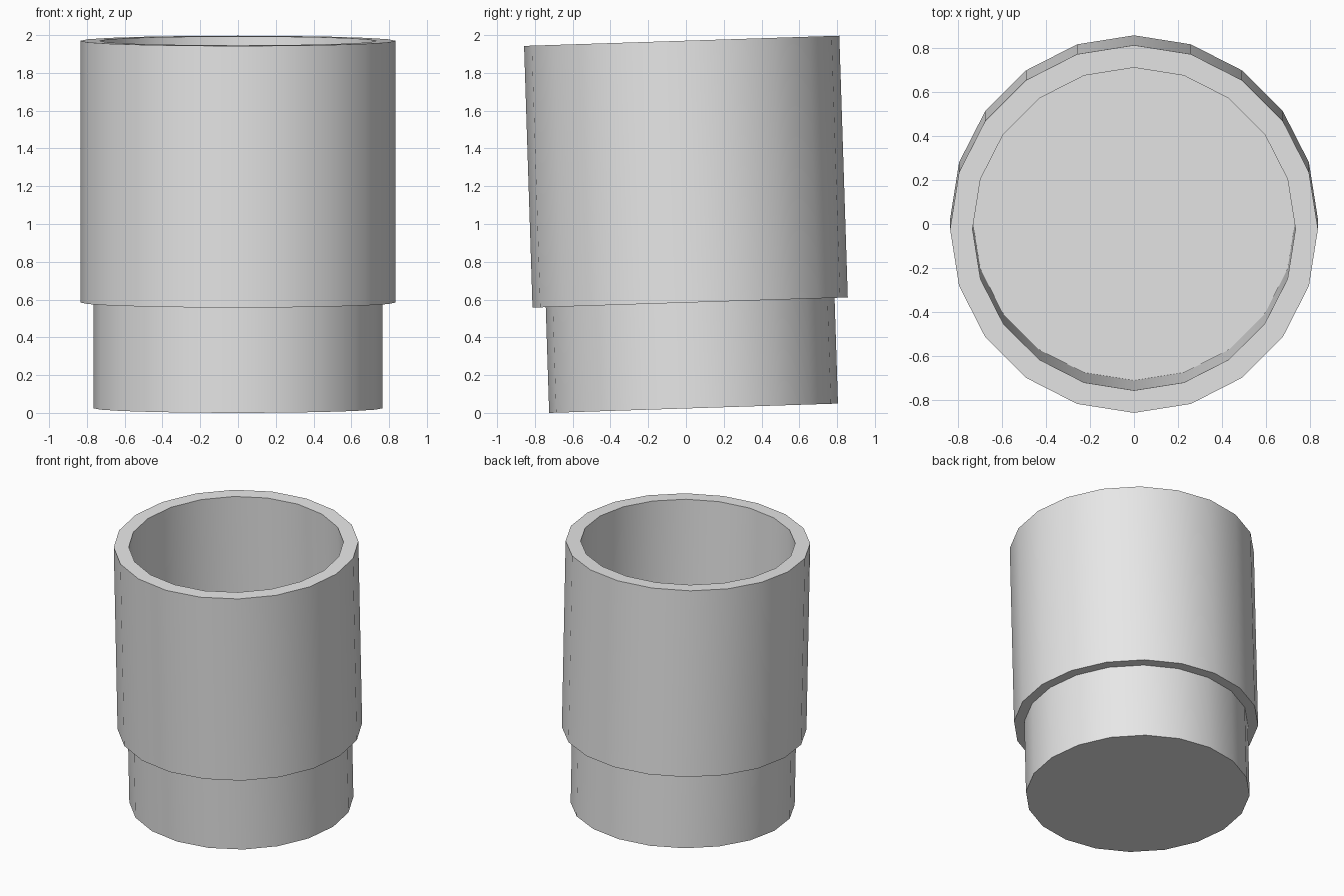
import bpy
import bmesh
from math import radians
from mathutils import Matrix

SIDES = 20
TILT = radians(1.85)

cube = bpy.data.objects.get("Cube")
if cube:
    bpy.data.objects.remove(cube)

grey = bpy.data.materials.new("plain_grey")
grey.use_nodes = True
colour = (0.8, 0.8, 0.8, 1.0)
grey.diffuse_color = colour
grey.node_tree.nodes["Principled BSDF"].inputs["Base Color"].default_value = colour

# Cup wall: (radius, height) from the base, over the rim, down to the inner floor
profile = [(0.765, 0.0), (0.765, 0.56), (0.835, 0.56), (0.835, 1.946),
           (0.733, 1.946), (0.733, 0.55)]

bm = bmesh.new()
rings = []
for radius, height in profile:
    ring = bmesh.ops.create_circle(bm, segments=SIDES, radius=radius,
                                   matrix=Matrix.Translation((0, 0, height)))
    rings.append(ring["verts"])
for low, high in zip(rings, rings[1:]):
    for i in range(SIDES):
        j = (i + 1) % SIDES
        bm.faces.new((low[i], low[j], high[j], high[i]))

# Base and inner floor
bm.faces.new(rings[0])
bm.faces.new(rings[-1])
bmesh.ops.recalc_face_normals(bm, faces=bm.faces)

# Slight backward lean, resting on the front edge of the base
bm.transform(Matrix.Translation((0, 0.04, 0.765 * 0.0323)) @ Matrix.Rotation(TILT, 4, "X"))

mesh = bpy.data.meshes.new("cup")
bm.to_mesh(mesh)
bm.free()
mesh.materials.append(grey)
cup = bpy.data.objects.new("cup", mesh)
bpy.context.collection.objects.link(cup)

bpy.context.view_layer.objects.active = cup
cup.select_set(True)
bpy.ops.object.shade_smooth_by_angle(angle=radians(30))
